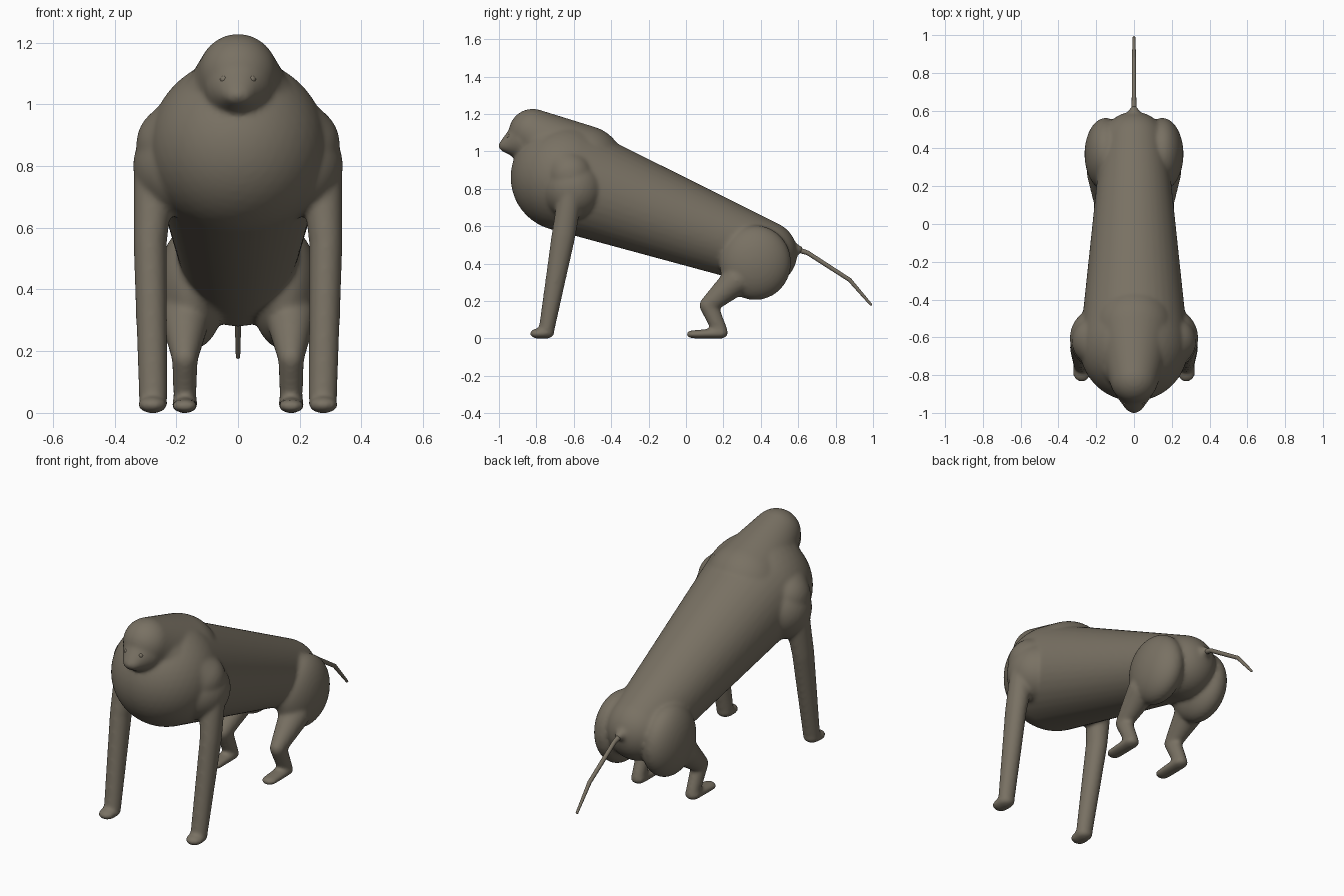
import bpy, bmesh
from mathutils import Vector, Matrix

if "Cube" in bpy.data.objects:
    bpy.data.objects.remove(bpy.data.objects["Cube"])

fur = bpy.data.materials.new("grey brown fur")
fur.diffuse_color = (0.19, 0.165, 0.125, 1)
fur.use_nodes = True
fur.node_tree.nodes["Principled BSDF"].inputs["Base Color"].default_value = fur.diffuse_color


def ball(bm, centre, radii):
    """Add an ellipsoid; radii is a number or an (x, y, z) triple."""
    if not isinstance(radii, tuple):
        radii = (radii,) * 3
    m = Matrix.Translation(centre) @ Matrix.Diagonal((*radii, 1))
    return bmesh.ops.create_icosphere(bm, subdivisions=4, radius=1, matrix=m)["verts"]


def limb(bm, *stations):
    """Tapered rounded links through (centre, radii) stations."""
    for (c1, r1), (c2, r2) in zip(stations, stations[1:]):
        part = bmesh.new()
        ball(part, c1, r1)
        ball(part, c2, r2)
        hull = bmesh.ops.convex_hull(part, input=part.verts)
        inside = [v for v in hull["geom_interior"] if isinstance(v, bmesh.types.BMVert)]
        bmesh.ops.delete(part, geom=inside, context="VERTS")
        tmp = bpy.data.meshes.new("link")
        part.to_mesh(tmp)
        part.free()
        bm.from_mesh(tmp)
        bpy.data.meshes.remove(tmp)


def finish(bm, name, voxel=None, smooth=0):
    mesh = bpy.data.meshes.new(name)
    bm.to_mesh(mesh)
    bm.free()
    mesh.materials.append(fur)
    ob = bpy.data.objects.new(name, mesh)
    bpy.context.collection.objects.link(ob)
    for p in mesh.polygons:
        p.use_smooth = True
    if voxel:
        r = ob.modifiers.new("fuse", "REMESH")
        r.mode, r.voxel_size, r.use_smooth_shade = "VOXEL", voxel, True
        s = ob.modifiers.new("soften", "SMOOTH")
        s.factor, s.iterations = 0.5, smooth
    return ob


# Torso, neck and head
bm = bmesh.new()
limb(bm, ((0, -0.65, 0.862), 0.288), ((0, 0.42, 0.455), 0.175))
limb(bm, ((0, -0.82, 1.10), 0.128), ((0, -0.55, 0.92), 0.22))
limb(bm, ((0, -0.85, 1.06), 0.112), ((0, -0.962, 1.03), (0.05, 0.04, 0.035)))

for s in (-1, 1):
    # Shoulders sloping up to the neck
    ball(bm, (s * 0.172, -0.605, 0.80), 0.168)
    limb(bm, ((s * 0.04, -0.76, 1.03), 0.12), ((s * 0.20, -0.62, 0.87), 0.13))
    # Front legs
    limb(bm, ((s * 0.272, -0.62, 0.76), 0.066),
         ((s * 0.285, -0.655, 0.55), (0.054, 0.064, 0.06)),
         ((s * 0.275, -0.745, 0.05), (0.046, 0.042, 0.045)))
    # Front feet
    limb(bm, ((s * 0.275, -0.745, 0.03), (0.046, 0.042, 0.031)),
         ((s * 0.277, -0.79, 0.026), (0.047, 0.046, 0.027)))
    # Thighs
    ball(bm, (s * 0.15, 0.37, 0.405), (0.112, 0.192, 0.20))
    # Shins
    limb(bm, ((s * 0.17, 0.27, 0.31), 0.08),
         ((s * 0.172, 0.12, 0.178), (0.042, 0.05, 0.045)),
         ((s * 0.172, 0.18, 0.045), (0.037, 0.041, 0.04)))
    # Hind feet
    limb(bm, ((s * 0.172, 0.185, 0.028), (0.042, 0.04, 0.029)),
         ((s * 0.172, 0.04, 0.022), (0.042, 0.04, 0.022)))
# Tail root
limb(bm, ((0, 0.53, 0.475), 0.06), ((0, 0.61, 0.475), 0.02))
finish(bm, "body", 0.01, 10)

# Thin tail
bm = bmesh.new()
limb(bm, ((0, 0.58, 0.48), 0.016), ((0, 0.65, 0.458), 0.012),
     ((0, 0.875, 0.313), 0.011), ((0, 0.988, 0.182), 0.007))
finish(bm, "tail")

# Eyes
for s, side in ((-1, "right"), (1, "left")):
    bm = bmesh.new()
    ball(bm, (s * 0.045, -0.945, 1.08), 0.013)
    finish(bm, side + "_eye")
